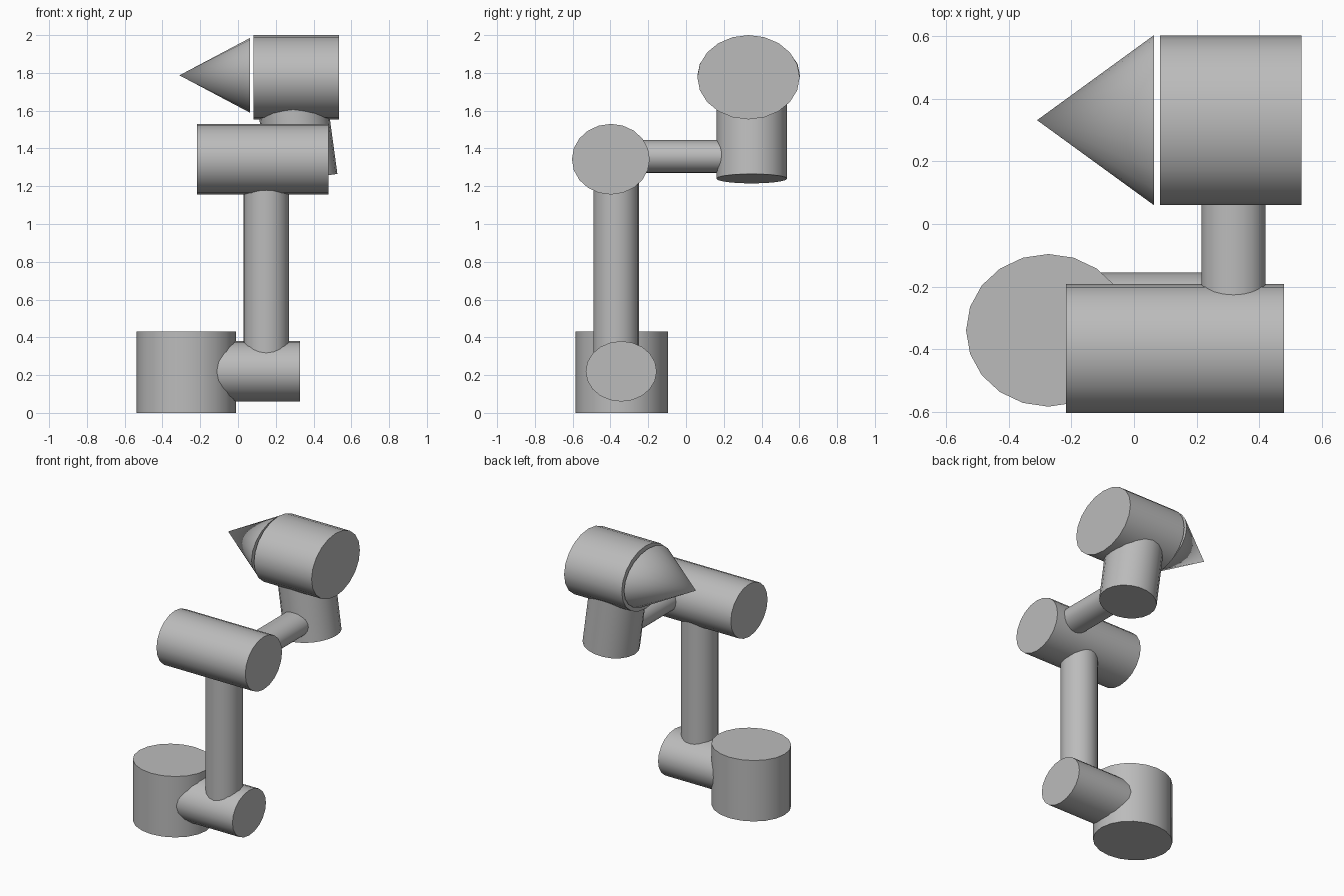
import bpy
import math
from mathutils import Matrix, Vector

cube = bpy.data.objects.get("Cube")
if cube:
    bpy.data.objects.remove(cube, do_unlink=True)

grey = bpy.data.materials.new("plain grey")
grey.use_nodes = True
colour = (0.5, 0.5, 0.5, 1)
grey.diffuse_color = colour
grey.node_tree.nodes["Principled BSDF"].inputs["Base Color"].default_value = colour

SIDES = 20


def segment(name, start, end, radii, tip=1.0):
    """Elliptical cylinder (or cone when tip is 0) running from start to end.
    radii: first across, second along world y (or along x for parts lying on y)."""
    start, end = Vector(start), Vector(end)
    axis = (end - start).normalized()
    side = Vector((1, 0, 0)) if abs(axis.y) > 0.9 else Vector((0, 1, 0))
    across = side.cross(axis).normalized()
    bpy.ops.mesh.primitive_cone_add(vertices=SIDES, radius1=1, radius2=tip, depth=1)
    obj = bpy.context.object
    obj.name = name
    # Columns: across, side, axis scaled to the part's size
    frame = Matrix((across * radii[0], side * radii[1], end - start)).transposed()
    obj.data.transform(Matrix.Translation((start + end) / 2) @ frame.to_4x4())
    obj.data.materials.append(grey)
    bpy.ops.object.shade_smooth_by_angle(angle=math.radians(35))
    return obj


# Base drum and the shoulder joint leaving its side
segment("base", (-0.274, -0.34, 0), (-0.274, -0.34, 0.432), (0.263, 0.244))
segment("shoulder", (-0.25, -0.343, 0.22), (0.328, -0.343, 0.22), (0.16, 0.188))

# Upright arm and elbow barrel
segment("upper_arm", (0.15, -0.37, 0.24), (0.15, -0.37, 1.3), (0.121, 0.121))
segment("elbow", (-0.217, -0.398, 1.343), (0.48, -0.398, 1.343), (0.187, 0.206))

# Forearm reaching back to the leaning wrist
segment("forearm", (0.318, -0.35, 1.357), (0.318, 0.3, 1.357), (0.0875, 0.1025))
lean = math.radians(7.8)
foot = Vector((0.343, 0.348, 1.24))
segment("wrist", foot, foot + 0.5 * Vector((-math.sin(lean), 0, math.cos(lean))),
        (0.185, 0.1875))

# Tool head with a separate pointed tip
segment("tool_head", (0.083, 0.331, 1.777), (0.535, 0.331, 1.777), (0.223, 0.271))
segment("tool_tip", (0.064, 0.332, 1.787), (-0.31, 0.332, 1.787), (0.198, 0.272), tip=0)
